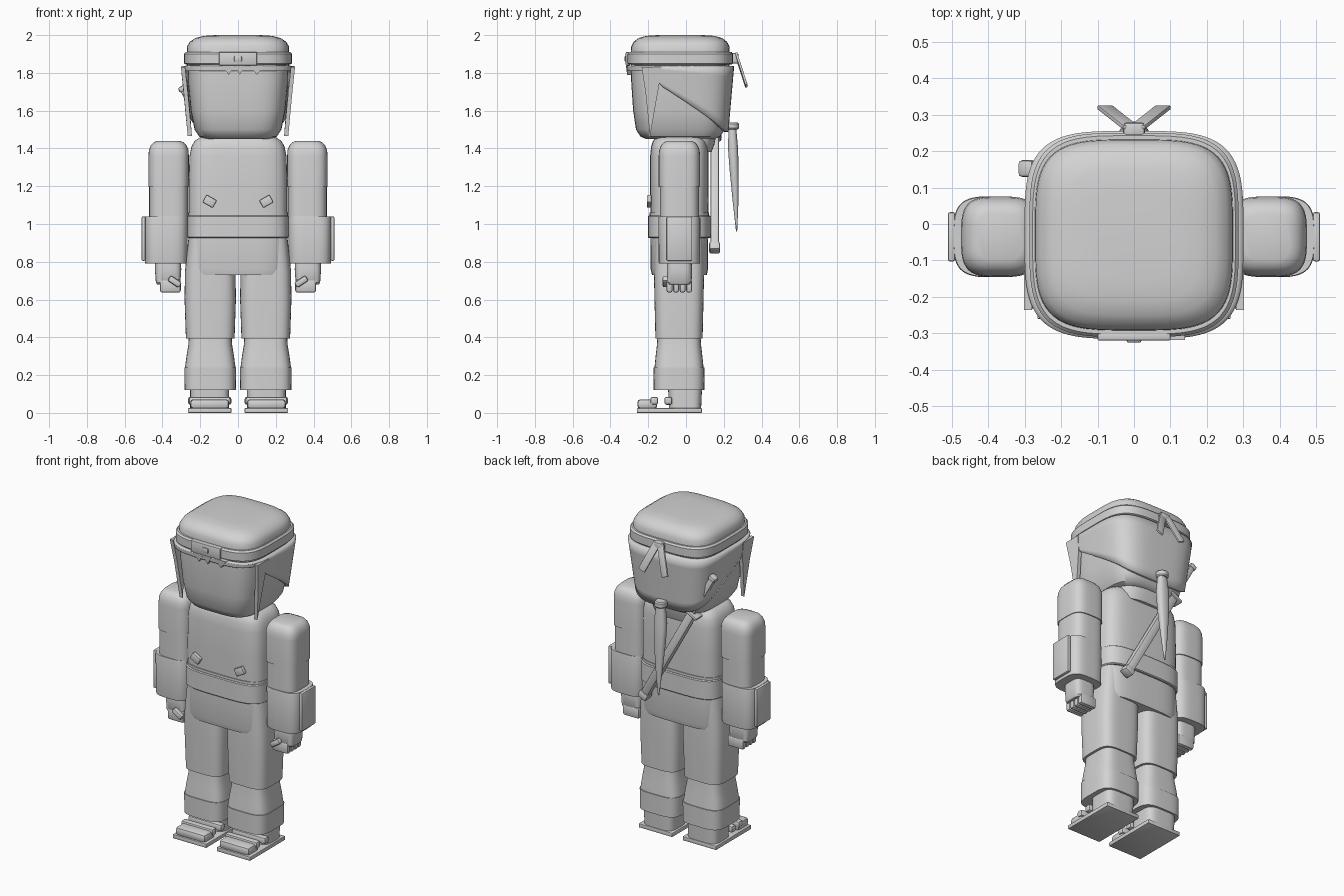
import bpy, bmesh, math
from mathutils import Vector, Matrix

if "Cube" in bpy.data.objects:
    bpy.data.objects.remove(bpy.data.objects["Cube"])

grey = bpy.data.materials.new("plain grey")
grey.diffuse_color = (0.65, 0.65, 0.65, 1)
grey.use_nodes = True
grey.node_tree.nodes["Principled BSDF"].inputs["Base Color"].default_value = grey.diffuse_color


def finish(name, bm):
    bmesh.ops.recalc_face_normals(bm, faces=bm.faces[:])
    me = bpy.data.meshes.new(name)
    bm.to_mesh(me)
    bm.free()
    me.materials.append(grey)
    ob = bpy.data.objects.new(name, me)
    bpy.context.collection.objects.link(ob)
    return ob


def squircle(t, rx, ry, p):
    c, s = math.cos(t), math.sin(t)
    f = lambda v: math.copysign(abs(v) ** (2 / p), v)
    return rx * f(c), ry * f(s)


def loft(name, cx, cy, rows, p=3.5, n=48):
    """Rows are (z, rx, ry) or (z, rx, ry, y shift)."""
    bm = bmesh.new()
    rings = []
    for z, rx, ry, *dy in rows:
        ring = []
        for i in range(n):
            x, y = squircle(2 * math.pi * (i + .5) / n, rx, ry, p)
            ring.append(bm.verts.new((cx + x, cy + y + (dy[0] if dy else 0), z)))
        rings.append(ring)
    for a, b in zip(rings, rings[1:]):
        for i in range(n):
            j = (i + 1) % n
            bm.faces.new((a[i], a[j], b[j], b[i]))
    bm.faces.new(rings[0])
    bm.faces.new(rings[-1])
    return finish(name, bm)


def bar(name, a, b, w, d, ref=(0, 1, 0), bevel=.008):
    """Rounded bar from a to b, w wide and d thick along ref."""
    a, b = Vector(a), Vector(b)
    z = (b - a).normalized()
    x = z.cross(Vector(ref)).normalized() * -1
    y = z.cross(x)
    bm = bmesh.new()
    bmesh.ops.create_cube(bm, size=1)
    bmesh.ops.scale(bm, vec=(w, d, (b - a).length), verts=bm.verts)
    bmesh.ops.bevel(bm, geom=bm.edges[:], offset=bevel, segments=2, affect='EDGES', profile=.5)
    m = Matrix((x, y, z)).transposed().to_4x4()
    m.translation = (a + b) / 2
    bmesh.ops.transform(bm, matrix=m, verts=bm.verts)
    return finish(name, bm)


def prism(name, pts, back):
    """Flat polygon given thickness by the vector back."""
    bm = bmesh.new()
    f = bm.faces.new([bm.verts.new(q) for q in pts])
    r = bmesh.ops.extrude_face_region(bm, geom=[f])
    bmesh.ops.translate(bm, vec=back, verts=[v for v in r['geom'] if isinstance(v, bmesh.types.BMVert)])
    return finish(name, bm)


# Head with domed crown
HY = -.03
loft("head", 0, HY, [(1.45, .17, .18), (1.462, .205, .21), (1.5, .23, .235), (1.6, .25, .25),
     (1.75, .265, .26), (1.9, .272, .262), (1.94, .27, .26), (1.965, .255, .247),
     (1.985, .225, .22), (1.996, .18, .18), (2.0, .12, .12)], 3.8, 64)
# Headband with stepped rim
loft("headband", 0, HY, [(1.845, .278, .272), (1.85, .287, .28), (1.9, .287, .28), (1.91, .278, .272)], 3.8, 64)
bar("forehead_plate", (0, -.308, 1.84), (0, -.308, 1.91), .2, .022, bevel=.004)
bar("plate_stud", (0, -.318, 1.86), (0, -.318, 1.89), .04, .014, bevel=.005)

# Hair shell: open sheet whose lower edge follows a slanting line along the side
bm = bmesh.new()
N, R = 96, 6
cols = []
for i in range(N):
    t = 2 * math.pi * i / N
    y0 = HY + squircle(t, .3, .287, 3.8)[1]
    if y0 < -.2:
        low = 1.81
    elif y0 < -.135:
        low = 1.81 - .08 * (y0 + .2) / .065
    else:
        low = 1.73 - .23 * (y0 + .135) / .37
    col = []
    for k in range(R + 1):
        z = 1.835 + (low - 1.835) * k / R
        drop = (1.835 - z) / .34
        x, y = squircle(t, .3 - .045 * drop, .285 - .03 * drop, 3.8)
        col.append(bm.verts.new((x, HY + y, z)))
    cols.append(col)
for i in range(N):
    a, b = cols[i], cols[(i + 1) % N]
    for k in range(R):
        bm.faces.new((a[k], b[k], b[k + 1], a[k + 1]))
hair = finish("hair_shell", bm)
mod = hair.modifiers.new("thickness", 'SOLIDIFY')
mod.thickness, mod.offset = .025, -1

# Pointed fringe and side locks
for x, w in ((-.05, .035), (.01, .03), (.1, .04)):
    prism("fringe_point", [(x - w, -.318, 1.84), (x + w, -.318, 1.84), (x, -.312, 1.79)], (0, .025, 0))
for s in (-1, 1):
    prism("side_lock", [(s * .302, -.235, 1.83), (s * .302, -.13, 1.83), (s * .288, -.14, 1.75),
                        (s * .266, -.19, 1.465), (s * .288, -.215, 1.7)], (-s * .022, 0, 0))

# Knot and ribbons at the back of the headband
bar("knot", (0, .258, 1.85), (0, .258, 1.905), .06, .04)
for s in (-1, 1):
    bar("knot_ribbon", (s * .01, .265, 1.9), (s * .08, .32, 1.73), .045, .012, bevel=.003)

# Hanging tail
loft("tail_ring", 0, .245, [(1.5, .03, .03), (1.507, .036, .036), (1.53, .036, .036), (1.537, .03, .03)], 2, 20)
loft("tail", 0, .245, [(.96, .004, .003, .023), (1.1, .019, .014, .018), (1.28, .035, .024, .01),
     (1.4, .04, .027, .004), (1.52, .026, .02, 0)], 2.5, 16)

# Neck wrap and torso
loft("neck_wrap", 0, .01, [(1.38, .165, .125), (1.42, .175, .14), (1.49, .18, .155), (1.53, .17, .155)], 3)
TY = -.035
loft("torso", 0, TY, [(1.03, .262, .153), (1.2, .262, .155), (1.36, .257, .155), (1.41, .247, .15),
     (1.44, .23, .14), (1.46, .2, .125)], 4)
loft("belt", 0, TY, [(.925, .262, .162), (.93, .268, .167), (1.04, .268, .167), (1.045, .262, .162)], 4)
loft("torso_hem", 0, TY, [(1.04, .264, .158), (1.06, .264, .158)], 4)
loft("hips", 0, TY, [(.73, .25, .145), (.76, .26, .152), (.93, .257, .153)], 4)

for s in (-1, 1):
    # Chest tab
    bar("chest_tab", (s * .123, -.195, 1.105), (s * .177, -.195, 1.135), .045, .024, bevel=.005)

    # Arm
    AX, AY = s * .367, -.035
    loft("upper_arm", AX, AY, [(1.195, .107, .11), (1.36, .107, .11), (1.39, .105, .107), (1.415, .095, .098),
         (1.432, .08, .084), (1.44, .06, .065)], 3.5)
    loft("elbow_sleeve", AX, AY, [(1.03, .103, .104), (1.2, .103, .104)], 3.5)
    loft("forearm_guard", s * .38, AY, [(.79, .111, .108), (.8, .113, .11), (1.03, .115, .111), (1.04, .113, .109)], 3.5)
    bar("forearm_plate", (s * .5, AY, .805), (s * .5, AY, 1.04), .02, .135, bevel=.006)

    # Hand with four curled fingers and a thumb
    loft("hand", s * .37, AY, [(.68, .058, .058), (.69, .065, .065), (.76, .07, .067), (.8, .068, .065)], 4, 32)
    for k in range(4):
        y = AY - .052 + k * .0345
        bar("finger", (s * .358, y, .637), (s * .358, y, .705), .11, .031, bevel=.011)
    bar("thumb", (s * .305, -.108, .675), (s * .365, -.108, .715), .034, .034, bevel=.011)

    # Leg
    LX, LY = s * .147, -.037
    loft("upper_leg", LX, LY, [(.395, .129, .125), (.6, .136, .13), (.75, .134, .133), (.93, .115, .13)], 4)
    loft("lower_leg", LX, LY, [(.24, .134, .13), (.3, .126, .124), (.36, .116, .117), (.41, .113, .114)], 4)
    loft("leg_cuff", LX, LY, [(.12, .136, .134), (.24, .137, .135)], 4)

    # Foot, sandal sole and straps
    FX = s * .15
    loft("ankle", FX, -.005, [(.02, .103, .085), (.13, .103, .09)], 4)
    bar("sole", (FX, -.088, 0), (FX, -.088, .025), .23, .345, bevel=.004)
    bar("toes", (FX, -.205, .022), (FX, -.205, .072), .205, .105, bevel=.016)
    bar("front_strap", (FX - .11, -.168, .064), (FX + .11, -.168, .064), .042, .042, bevel=.012)
    bar("ankle_strap", (FX - .115, -.094, .064), (FX + .115, -.094, .064), .042, .042, bevel=.012)

# Sheathed sword slung diagonally across the back
top, low = Vector((-.3, .152, 1.73)), Vector((.185, .152, .855))
at = lambda f: low.lerp(top, f)
bar("sword_sheath", at(.02), at(.7), .05, .045, bevel=.008)
bar("sheath_tip", at(0), at(.045), .062, .058, bevel=.01)
bar("sword_guard", at(.69), at(.71), .1, .07, bevel=.008)
bar("sword_handle", at(.7), at(.98), .035, .035, bevel=.008)
bar("handle_end", at(.97), at(1.0), .046, .046, bevel=.01)

# Smooth shading with sharp edges kept
bpy.ops.object.select_all(action='DESELECT')
for ob in bpy.context.collection.objects:
    ob.select_set(True)
    bpy.context.view_layer.objects.active = ob
bpy.ops.object.shade_smooth_by_angle(angle=math.radians(35))
